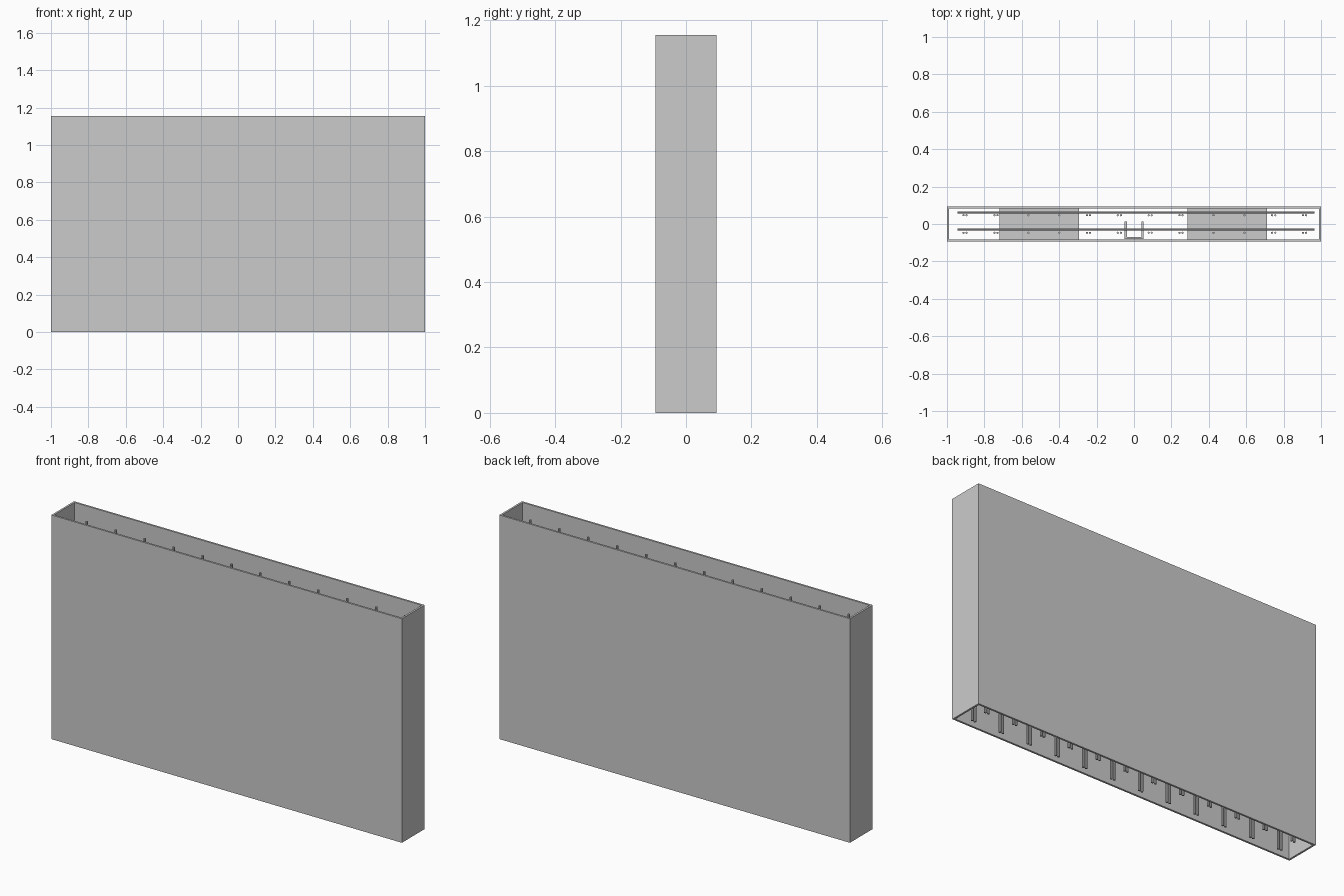
import bpy, bmesh, math
from mathutils import Matrix, Vector

if "Cube" in bpy.data.objects:
    bpy.data.objects.remove(bpy.data.objects["Cube"])

grey = bpy.data.materials.new("concrete_grey")
grey.diffuse_color = (0.6, 0.6, 0.6, 1)
grey.use_nodes = True
grey.node_tree.nodes["Principled BSDF"].inputs["Base Color"].default_value = grey.diffuse_color


def finish(bm, name):
    bmesh.ops.recalc_face_normals(bm, faces=bm.faces)
    me = bpy.data.meshes.new(name)
    bm.to_mesh(me)
    bm.free()
    me.materials.append(grey)
    ob = bpy.data.objects.new(name, me)
    bpy.context.collection.objects.link(ob)
    return ob


def prism(name, outline, z0, z1, hole=None):
    """Extrude an outline upward; a hole outline with equal count makes a tube."""
    bm = bmesh.new()
    n = len(outline)
    rings = [[bm.verts.new((x, y, z)) for x, y in loop]
             for loop in ([outline, hole] if hole else [outline]) for z in (z0, z1)]
    for k in range(0, len(rings), 2):
        for i in range(n):
            j = (i + 1) % n
            bm.faces.new((rings[k][i], rings[k][j], rings[k + 1][j], rings[k + 1][i]))
    if hole:
        for a, b in ((0, 2), (1, 3)):
            for i in range(n):
                j = (i + 1) % n
                bm.faces.new((rings[a][i], rings[a][j], rings[b][j], rings[b][i]))
    else:
        bm.faces.new(rings[0])
        bm.faces.new(rings[1])
    return finish(bm, name)


def rect(x0, x1, y0, y1):
    return [(x0, y0), (x1, y0), (x1, y1), (x0, y1)]


def rods(name, pairs, radius):
    """Many straight round bars in one object."""
    bm = bmesh.new()
    for a, b in pairs:
        a, b = Vector(a), Vector(b)
        rot = (b - a).to_track_quat('Z', 'Y').to_matrix().to_4x4()
        bmesh.ops.create_cone(bm, cap_ends=True, segments=8, radius1=radius, radius2=radius,
                              depth=(b - a).length,
                              matrix=Matrix.Translation((a + b) / 2) @ rot)
    return finish(bm, name)


H, D, T = 1.155, 0.093, 0.01

# Outer wall shell, open at top and bottom
prism("wall_shell", rect(-1, 1, -D, D), 0, H, rect(-1 + T, 1 - T, -D + T, D - T))

# Vertical bars in two rows: long bars with short starter bars beside them
xs = [-0.895 + 0.165 * i for i in range(12)]
for row, y in (("front", -0.047), ("back", 0.047)):
    rods(row + "_vertical_bars", [((x, y, 0.002), (x, y, 1.097)) for x in xs], 0.006)
    rods(row + "_starter_bars", [((x - 0.0165, y, 0.002), (x - 0.0165, y, 0.3)) for x in xs], 0.006)

# Horizontal bars behind each row
for row, y in (("front", -0.029), ("back", 0.062)):
    rods(row + "_horizontal_bars",
         [((-0.945, y, 0.16 + 0.165 * i), (0.965, y, 0.16 + 0.165 * i)) for i in range(6)], 0.005)

# Filler blocks between the faces
for side, x0 in (("left", -0.72), ("right", 0.285)):
    prism(side + "_filler_block", rect(x0, x0 + 0.427, -0.084, 0.09), 0.32, 0.85)

# Central channel, open towards the back
prism("centre_channel",
      [(-0.05, -0.08), (0.052, -0.08), (0.052, 0.013), (0.04, 0.013),
       (0.04, -0.07), (-0.038, -0.07), (-0.038, 0.013), (-0.05, 0.013)], 0.4, 0.8)
